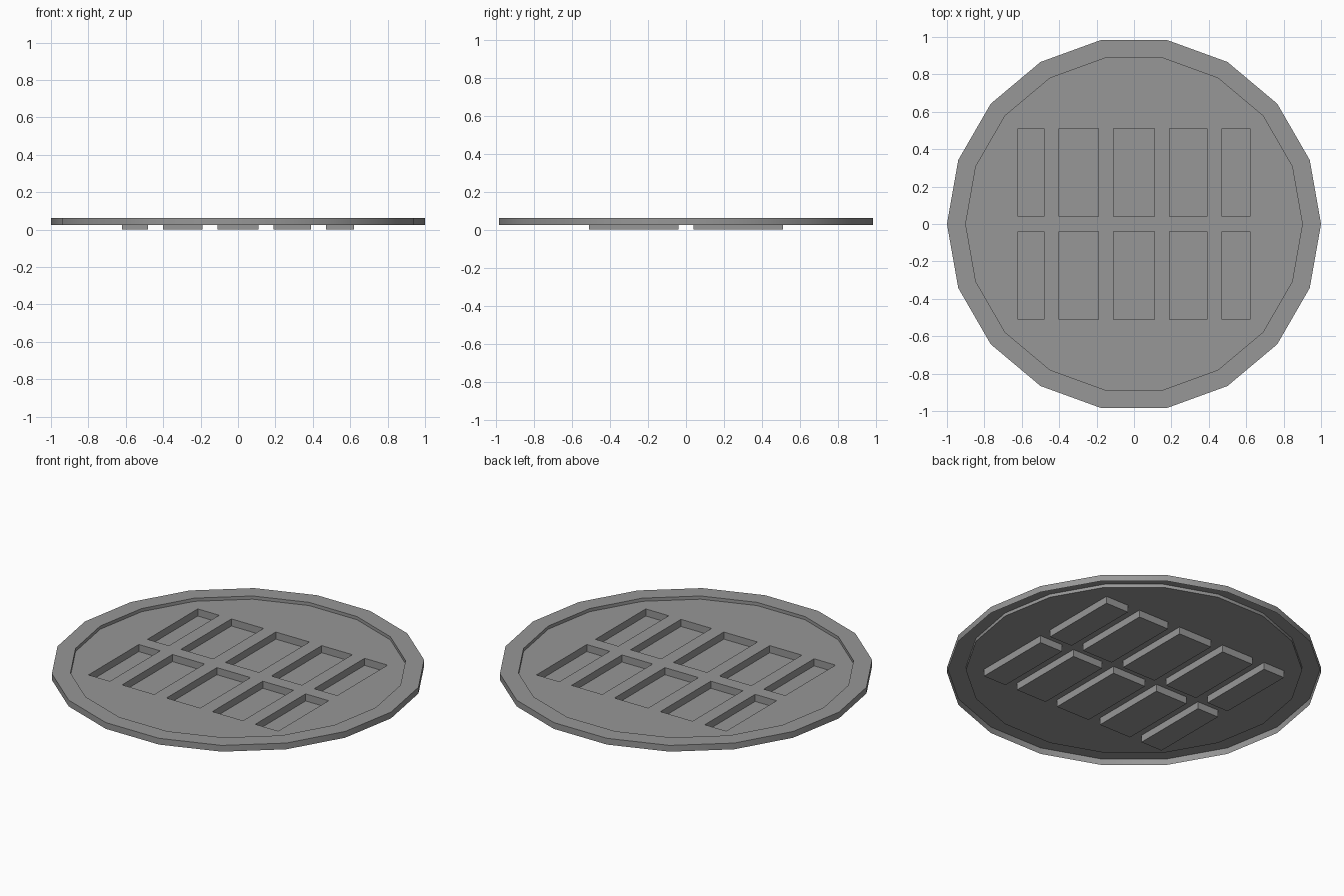
import bpy, bmesh, math

if "Cube" in bpy.data.objects:
    bpy.data.objects.remove(bpy.data.objects["Cube"])

SIDES = 18
Z_TOP, Z_FLOOR, Z_RIM = 0.061, 0.042, 0.024

bm = bmesh.new()


def ring(radius, z):
    return [bm.verts.new((radius * math.cos(2 * math.pi * i / SIDES),
                          radius * math.sin(2 * math.pi * i / SIDES), z))
            for i in range(SIDES)]


def rect(x0, x1, y0, y1, z):
    return [bm.verts.new((x, y, z))
            for x, y in ((x0, y0), (x1, y0), (x1, y1), (x0, y1))]


def band(a, b):
    n = len(a)
    for i in range(n):
        j = (i + 1) % n
        bm.faces.new((a[i], b[i], b[j], a[j]))


def loop_edges(loop):
    return [bm.edges.new((v, loop[i - 1])) for i, v in enumerate(loop)]


# floor outline and pocket outlines
floor = ring(0.9, Z_FLOOR)
outline = loop_edges(floor)
pockets = []
for x0, x1 in ((-0.62, -0.48), (-0.4, -0.19), (-0.11, 0.11), (0.19, 0.39), (0.47, 0.62)):
    for y0, y1 in ((-0.51, -0.04), (0.04, 0.51)):
        mouth = rect(x0, x1, y0, y1, Z_FLOOR)
        outline += loop_edges(mouth)
        pockets.append((mouth, rect(x0, x1, y0, y1, 0.0)))

# recessed floor with rectangular openings
bmesh.ops.triangle_fill(bm, edges=outline, use_beauty=True, normal=(0, 0, 1))
for f in bm.faces:
    f.normal_update()
    if f.normal.z < 0:
        f.normal_flip()

# sunken pockets
for mouth, base in pockets:
    band(base, mouth)
    bm.faces.new(base)

# raised rim, open underneath
inner, outer, lower = ring(0.9, Z_TOP), ring(1.0, Z_TOP), ring(1.0, Z_RIM)
band(floor, inner)
band(inner, outer)
band(outer, lower)

bmesh.ops.dissolve_limit(bm, angle_limit=0.01, verts=bm.verts[:], edges=bm.edges[:])
mesh = bpy.data.meshes.new("round_cover")
bm.to_mesh(mesh)
bm.free()
cover = bpy.data.objects.new("round_cover", mesh)
bpy.context.collection.objects.link(cover)

# dark metal colour
metal = bpy.data.materials.new("dark_metal")
metal.diffuse_color = (0.31, 0.31, 0.31, 1)
metal.use_nodes = True
metal.node_tree.nodes["Principled BSDF"].inputs["Base Color"].default_value = metal.diffuse_color
mesh.materials.append(metal)

# smooth round walls, sharp corners
bpy.context.view_layer.objects.active = cover
cover.select_set(True)
bpy.ops.object.shade_smooth_by_angle(angle=math.radians(30))
